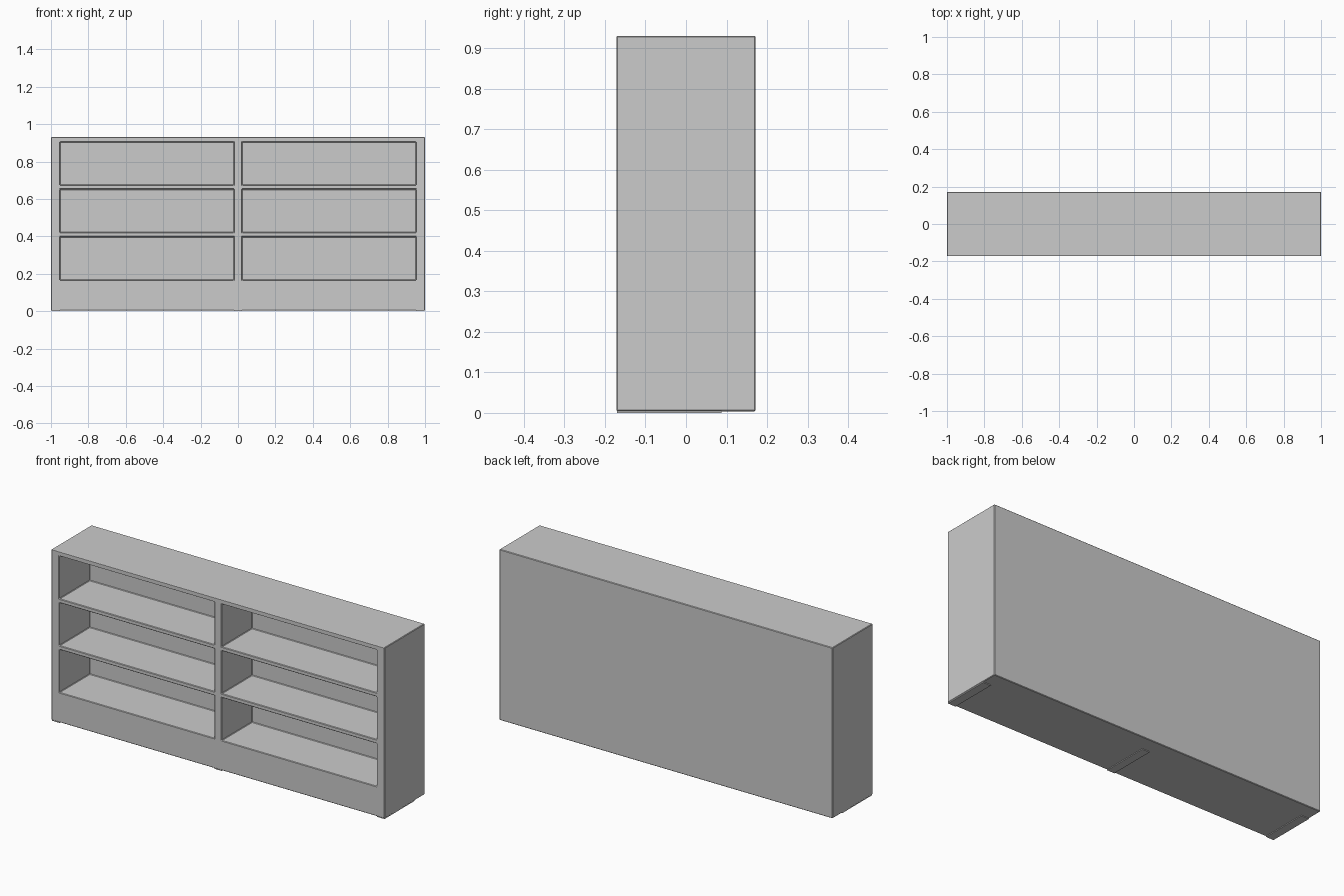
import bpy, bmesh
from mathutils import Matrix, Vector

if "Cube" in bpy.data.objects:
    bpy.data.objects.remove(bpy.data.objects["Cube"])

TOP, HALF_D = 0.93, 0.172
BACK_Y = 0.088          # inner face of the back
STILE, MID = 0.952, 0.022
SHELF_Z = [0.166, 0.42, 0.674]
OPEN_H = 0.232


def add_box(bm, lo, hi):
    lo, hi = Vector(lo), Vector(hi)
    size = hi - lo
    m = Matrix.Translation((lo + hi) / 2) @ Matrix.Diagonal((*size, 1))
    bmesh.ops.create_cube(bm, size=1, matrix=m)


def make(name, boxes):
    bm = bmesh.new()
    for lo, hi in boxes:
        add_box(bm, lo, hi)
    mesh = bpy.data.meshes.new(name)
    bm.to_mesh(mesh)
    bm.free()
    ob = bpy.data.objects.new(name, mesh)
    bpy.context.collection.objects.link(ob)
    return ob


def soften(ob, width):
    mod = ob.modifiers.new("edge", "BEVEL")
    mod.width = width
    mod.segments = 1
    mod.limit_method = "ANGLE"


# Six open compartments, used as cutters
openings = []
for x0, x1 in ((-STILE, -MID), (MID, STILE)):
    for z in SHELF_Z:
        openings.append(((x0, -0.3, z), (x1, BACK_Y, z + OPEN_H)))
cutter = make("compartment_cutter", openings)
cutter.hide_render = True
cutter.hide_viewport = True
cutter.display_type = "WIRE"

# Bookcase body with shelves, sides, top, plinth and back
body = make("bookcase_body", [((-1, -HALF_D, 0.004), (1, HALF_D, TOP))])
cut = body.modifiers.new("compartments", "BOOLEAN")
cut.operation = "DIFFERENCE"
cut.solver = "EXACT"
cut.object = cutter
soften(body, 0.003)

# Slim runners under the sides and centre divider
for name, x0, x1 in (("left_runner", -0.998, -STILE),
                     ("centre_runner", -MID, MID),
                     ("right_runner", STILE, 0.998)):
    make(name, [((x0, -HALF_D + 0.002, 0), (x1, BACK_Y, 0.01))])
